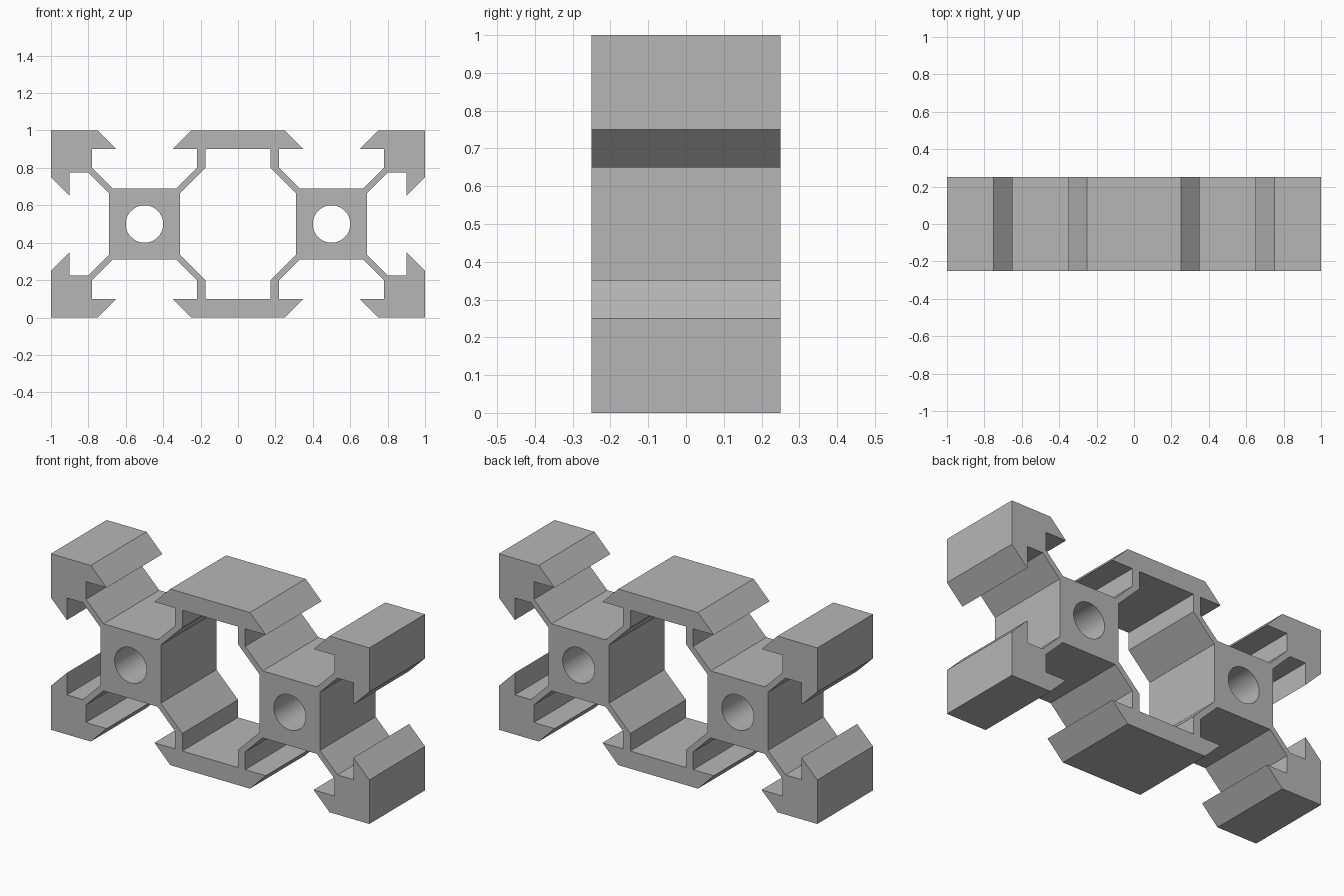
import bpy
import bmesh
import math
from mathutils import Vector

DEPTH = 0.5
MID_Z = 0.5

cube = bpy.data.objects.get("Cube")
if cube:
    bpy.data.objects.remove(cube, do_unlink=True)

metal = bpy.data.materials.new("brushed_grey")
metal.use_nodes = True
grey = (0.47, 0.47, 0.47, 1)
metal.diffuse_color = grey
metal.node_tree.nodes["Principled BSDF"].inputs["Base Color"].default_value = grey


def four_way(quarter):
    """Closed loop from one quadrant, listed from the top round to the right."""
    half = quarter + [(x, -z) for x, z in reversed(quarter)]
    return half + [(-x, z) for x, z in reversed(half)]


def circle(cx, radius, steps=64):
    return [(cx + radius * math.cos(2 * math.pi * i / steps),
             radius * math.sin(2 * math.pi * i / steps)) for i in range(steps)]


# Quarter of the outer outline: top lip, top slot, corner block, side slot
outer = four_way([
    (0.25, 0.5), (0.35, 0.4), (0.22, 0.4), (0.22, 0.3),
    (0.33, 0.19), (0.67, 0.19), (0.78, 0.3), (0.78, 0.4),
    (0.65, 0.4), (0.75, 0.5), (1, 0.5), (1, 0.25),
    (0.9, 0.15), (0.9, 0.275), (0.8, 0.275), (0.69, 0.165),
])
# Central cavity between the two cores
cavity = four_way([(0.175, 0.4), (0.175, 0.3), (0.31, 0.165)])
# Round bore through each core
bores = [circle(side * 0.5, 0.1) for side in (-1, 1)]

# Fill the cross-section around its holes, then extrude it along the bar
bm = bmesh.new()
for loop in [outer, cavity] + bores:
    verts = [bm.verts.new((x, -DEPTH / 2, z + MID_Z)) for x, z in loop]
    for a, b in zip(verts, verts[1:] + verts[:1]):
        bm.edges.new((a, b))
bmesh.ops.triangle_fill(bm, use_beauty=True, use_dissolve=False,
                        edges=bm.edges[:], normal=Vector((0, -1, 0)))
result = bmesh.ops.extrude_face_region(bm, geom=bm.faces[:], use_keep_orig=True)
moved = [g for g in result["geom"] if isinstance(g, bmesh.types.BMVert)]
bmesh.ops.translate(bm, verts=moved, vec=(0, DEPTH, 0))
bmesh.ops.recalc_face_normals(bm, faces=bm.faces[:])

mesh = bpy.data.meshes.new("slotted_frame_bar")
bm.to_mesh(mesh)
bm.free()
mesh.materials.append(metal)
bar = bpy.data.objects.new("slotted_frame_bar", mesh)
bpy.context.collection.objects.link(bar)

# Smooth bores, crisp corners
bpy.ops.object.select_all(action="DESELECT")
bar.select_set(True)
bpy.context.view_layer.objects.active = bar
bpy.ops.object.shade_smooth_by_angle(angle=math.radians(30))
